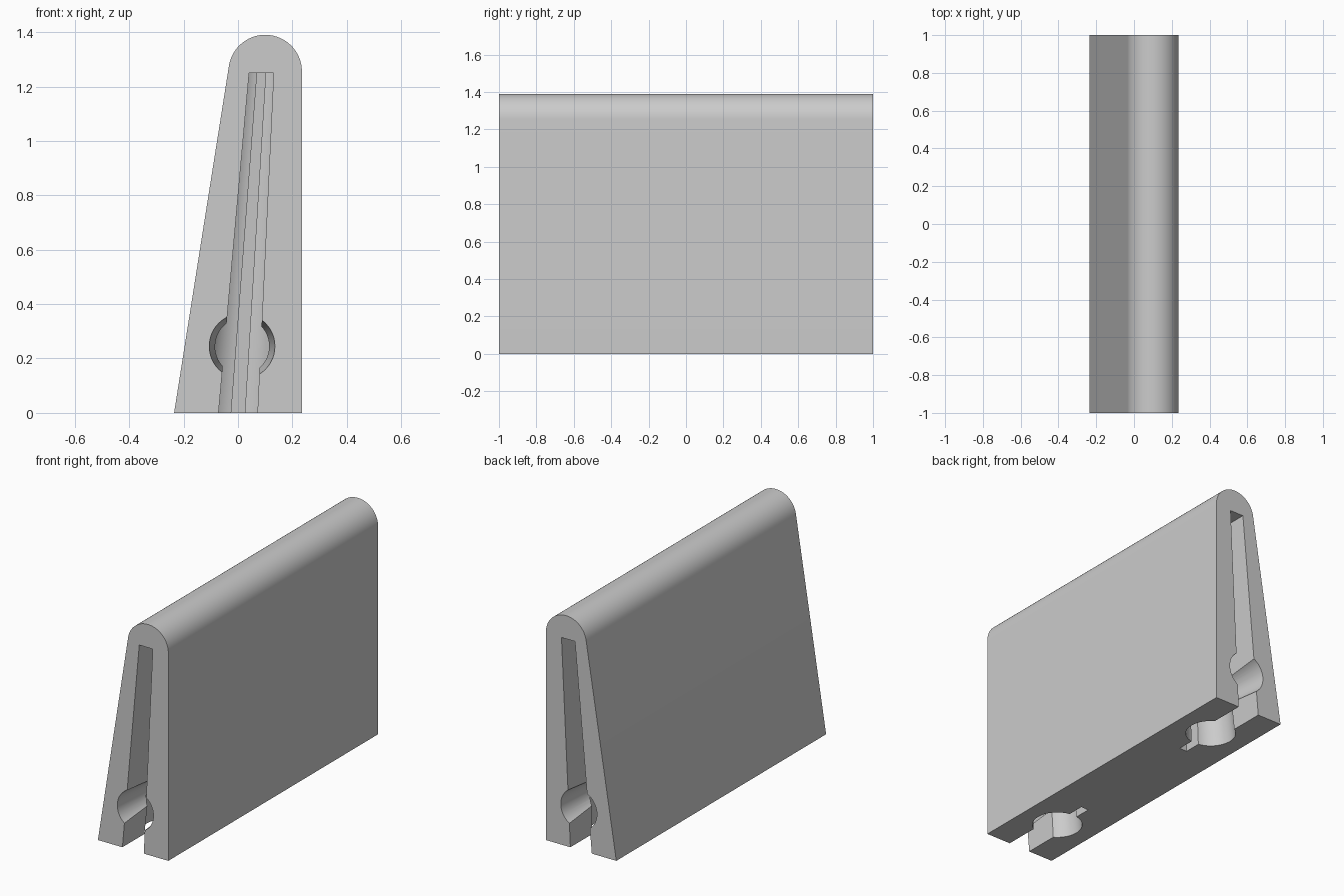
import bpy, bmesh, math
from mathutils import Vector

cube = bpy.data.objects.get("Cube")
if cube:
    bpy.data.objects.remove(cube, do_unlink=True)

# Single plain grey material
grey = bpy.data.materials.new("plain_grey")
grey.use_nodes = True
colour = (0.6, 0.6, 0.6, 1)
grey.diffuse_color = colour
grey.node_tree.nodes["Principled BSDF"].inputs["Base Color"].default_value = colour


def loft(name, start, end):
    """Closed solid between two matching outlines."""
    bm = bmesh.new()
    a = [bm.verts.new(p) for p in start]
    b = [bm.verts.new(p) for p in end]
    bm.faces.new(a)
    bm.faces.new(b)
    for i in range(len(a)):
        j = (i + 1) % len(a)
        bm.faces.new((a[i], a[j], b[j], b[i]))
    bmesh.ops.recalc_face_normals(bm, faces=bm.faces)
    mesh = bpy.data.meshes.new(name)
    bm.to_mesh(mesh)
    bm.free()
    mesh.materials.append(grey)
    obj = bpy.data.objects.new(name, mesh)
    bpy.context.collection.objects.link(obj)
    return obj


# Wedge body: upright side, sloping side, rounded top
TOP_X, TOP_Z, TOP_R = 0.1, 1.255, 0.135
profile = [(-0.235, 0), (0.235, 0)]
for i in range(41):
    t = math.radians(171.3) * i / 40
    profile.append((TOP_X + TOP_R * math.cos(t), TOP_Z + TOP_R * math.sin(t)))
body = loft("wedge_body", [(x, -1, z) for x, z in profile],
            [(x, 1, z) for x, z in profile])

# Keyhole outline: open slot, round hole, narrow notch
HOLE_Y, HOLE_R, SLOT_W, NOTCH_W, NOTCH_Y = 0.67, 0.14, 0.0715, 0.025, -0.24
first = math.pi / 2 - math.asin(SLOT_W / HOLE_R)
last = -math.pi / 2 + math.asin(NOTCH_W / HOLE_R)
half = [(SLOT_W, 0.8)]
for i in range(25):
    t = first + (last - first) * i / 24
    half.append((HOLE_R * math.cos(t), HOLE_R * math.sin(t)))
half.append((NOTCH_W, NOTCH_Y))
keyhole = half + [(-x, y) for x, y in reversed(half)]


def keyhole_at(z, side):
    """Outline leaning and shrinking with height."""
    f = z / 1.25
    s = 1 - 0.37 * f
    return [(0.086 * f + x * s, side * (HOLE_Y + y * s), z) for x, y in keyhole]


def ring(y, r):
    """Upright circle for the tapered end bore."""
    return [(0.015 + r * math.cos(math.tau * i / 48), y,
             0.245 + r * math.sin(math.tau * i / 48)) for i in range(48)]


# Cut the same keyhole slot and tapered bore into both ends
for side in (-1, 1):
    cutters = [
        loft("slot_cutter", keyhole_at(-0.1, side), keyhole_at(1.25, side)),
        loft("bore_cutter", ring(side * 1.05, 0.125), ring(side * 0.69, 0.094)),
    ]
    for cutter in cutters:
        mod = body.modifiers.new("cut", 'BOOLEAN')
        mod.operation = 'DIFFERENCE'
        mod.solver = 'EXACT'
        mod.object = cutter
        bpy.context.view_layer.objects.active = body
        bpy.ops.object.modifier_apply(modifier=mod.name)
        bpy.data.objects.remove(cutter, do_unlink=True)

# Smooth curves, crisp edges
for o in bpy.context.selected_objects:
    o.select_set(False)
body.select_set(True)
bpy.context.view_layer.objects.active = body
bpy.ops.object.shade_smooth_by_angle(angle=math.radians(25))
